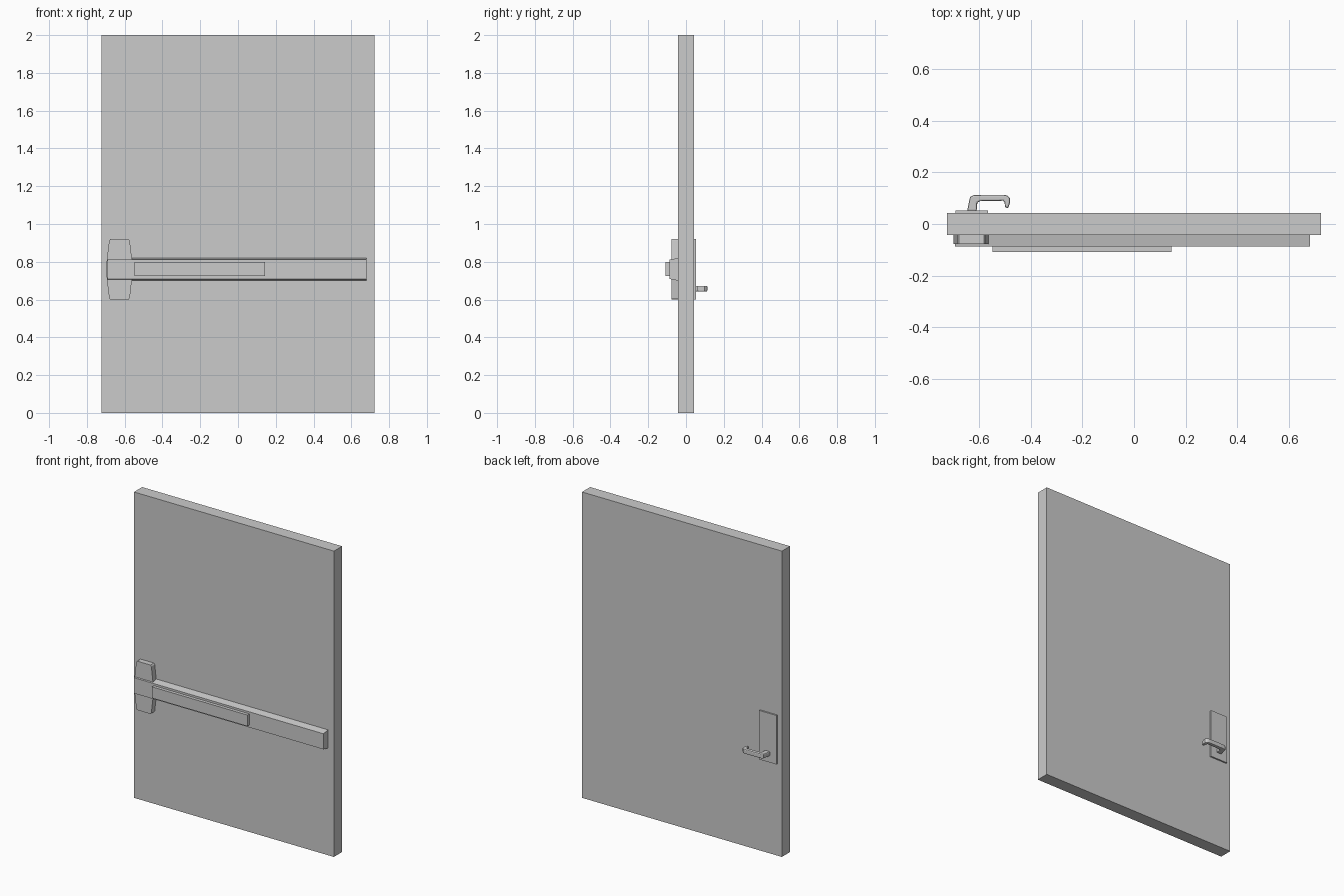
import bpy, bmesh
from mathutils import Vector

if "Cube" in bpy.data.objects:
    bpy.data.objects.remove(bpy.data.objects["Cube"])


def prism(name, profile, axis, lo, hi, bevel=0, segments=2):
    """Extrude a 2D outline along x, y or z between lo and hi."""
    bm = bmesh.new()
    place = {'x': lambda a, b: (lo, a, b),
             'y': lambda a, b: (a, lo, b),
             'z': lambda a, b: (a, b, lo)}[axis]
    face = bm.faces.new([bm.verts.new(place(a, b)) for a, b in profile])
    out = bmesh.ops.extrude_face_region(bm, geom=[face])
    step = Vector([hi - lo if axis == k else 0 for k in 'xyz'])
    bmesh.ops.translate(bm, vec=step,
                        verts=[v for v in out['geom'] if isinstance(v, bmesh.types.BMVert)])
    bmesh.ops.recalc_face_normals(bm, faces=bm.faces)
    mesh = bpy.data.meshes.new(name)
    bm.to_mesh(mesh)
    bm.free()
    obj = bpy.data.objects.new(name, mesh)
    bpy.context.collection.objects.link(obj)
    if bevel:
        mod = obj.modifiers.new("rounding", 'BEVEL')
        mod.width, mod.segments = bevel, segments
        mod.limit_method, mod.angle_limit = 'ANGLE', 1.0
    return obj


def box(name, x, y, z):
    return prism(name, [(x[0], z[0]), (x[1], z[0]), (x[1], z[1]), (x[0], z[1])], 'y', *y)


# Door slab
box("door_panel", (-0.723, 0.723), (-0.042, 0.042), (0, 2))

# Latch housing: tapered towards its top and bottom
MID = 0.76
half = [(-0.694, 0.055), (-0.682, 0.152), (-0.676, 0.16), (-0.579, 0.16), (-0.573, 0.152), (-0.562, 0.055)]
outline = [(x, MID + h) for x, h in half] + [(x, MID - h) for x, h in reversed(half)]
outline.append((-0.698, MID))
prism("latch_housing", outline, 'y', -0.077, -0.042)

# Crash bar: rail with sloped upper and lower faces, and the push pad
rail = [(-0.042, 0.70), (-0.087, 0.709), (-0.087, 0.811), (-0.042, 0.82)]
prism("crash_bar_rail", rail, 'x', -0.692, 0.68)
box("push_pad", (-0.547, 0.144), (-0.108, -0.087), (0.725, 0.798))

# Outside plate and curved lever handle
box("back_plate", (-0.69, -0.565), (0.042, 0.052), (0.60, 0.92))
lever = [(-0.645, 0.05), (-0.634, 0.104), (-0.622, 0.111), (-0.59, 0.113),
         (-0.502, 0.113), (-0.488, 0.109), (-0.479, 0.098), (-0.479, 0.083),
         (-0.487, 0.059), (-0.499, 0.066), (-0.5, 0.083), (-0.506, 0.09),
         (-0.595, 0.088), (-0.606, 0.083), (-0.608, 0.05)]
prism("lever_handle", lever, 'z', 0.642, 0.673, bevel=0.006)
